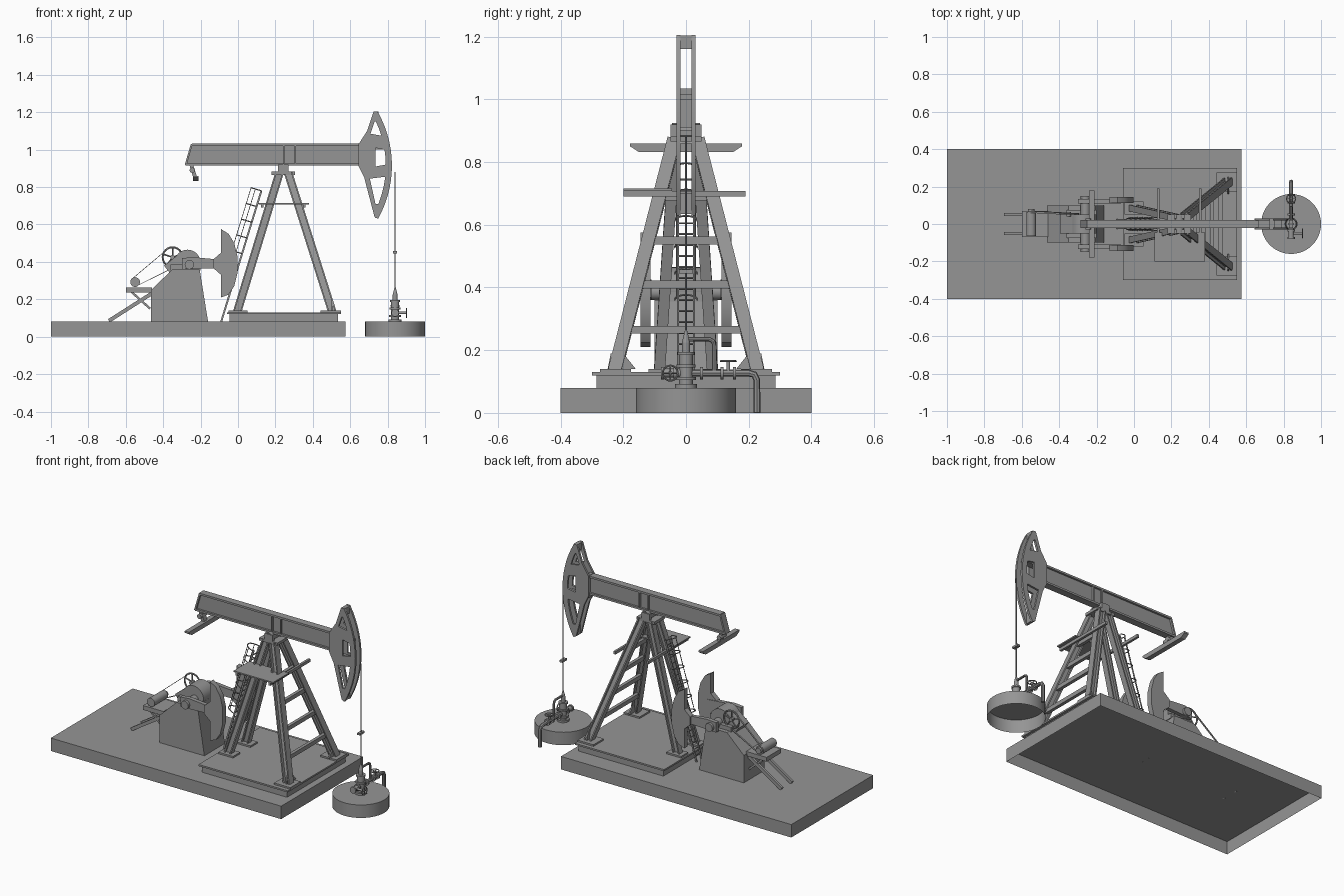
import bpy, bmesh, math
from mathutils import Vector, Matrix

old = bpy.data.objects.get("Cube")
if old:
    bpy.data.objects.remove(old, do_unlink=True)

GREY = (0.3, 0.3, 0.3, 1)
mat = bpy.data.materials.new("plain grey")
mat.use_nodes = True
mat.diffuse_color = GREY
mat.node_tree.nodes["Principled BSDF"].inputs["Base Color"].default_value = GREY
parts = []


def register(name, data):
    ob = bpy.data.objects.new(name, data)
    bpy.context.scene.collection.objects.link(ob)
    data.materials.append(mat)
    parts.append(ob)
    return ob


def finish(name, bm):
    me = bpy.data.meshes.new(name)
    bm.to_mesh(me)
    bm.free()
    return register(name, me)


def box(name, lo, hi, open_bottom=False):
    """Box between two corners."""
    lo, hi = Vector(lo), Vector(hi)
    bm = bmesh.new()
    m = Matrix.Translation((lo + hi) / 2) @ Matrix.Diagonal((*(hi - lo), 1))
    bmesh.ops.create_cube(bm, size=1, matrix=m)
    if open_bottom:
        bm.normal_update()
        bmesh.ops.delete(bm, geom=[f for f in bm.faces if f.normal.z < -0.5], context='FACES')
    return finish(name, bm)


def frame(p, q, side):
    """Matrix at the middle of p-q, z along it and x towards side."""
    z = (q - p).normalized()
    x = Vector(side)
    x = (x - z * x.dot(z)).normalized()
    rot = Matrix((x, z.cross(x), z)).transposed().to_4x4()
    return Matrix.Translation((p + q) / 2) @ rot


def bar(name, p, q, w, h, side=(0, 1, 0), flange=0):
    """Straight bar, or an I-beam when flange is given."""
    p, q = Vector(p), Vector(q)
    m, n = frame(p, q, side), (q - p).length
    slabs = [(0, w, h)]
    if flange:
        e = (h - flange) / 2
        slabs = [(e, w, flange), (-e, w, flange), (0, flange, h - 2 * flange)]
    bm = bmesh.new()
    for off, a, b in slabs:
        bmesh.ops.create_cube(bm, size=1, matrix=m @ Matrix.Translation((0, off, 0))
                              @ Matrix.Diagonal((a, b, n, 1)))
    return finish(name, bm)


def tube(name, p, q, r, r2=None, n=20):
    p, q = Vector(p), Vector(q)
    side = (1, 0, 0) if abs((q - p).normalized().x) < 0.9 else (0, 1, 0)
    bm = bmesh.new()
    bmesh.ops.create_cone(bm, cap_ends=True, segments=n, radius1=r, radius2=r if r2 is None else r2,
                          depth=(q - p).length, matrix=frame(p, q, side))
    return finish(name, bm)


def plate(name, loops, centre, thick, axis='Y'):
    """Flat outline (first loop) with holes (others), extruded along an axis."""
    cu = bpy.data.curves.new(name, 'CURVE')
    cu.dimensions, cu.fill_mode, cu.extrude = '2D', 'BOTH', thick / 2
    for pts in loops:
        sp = cu.splines.new('POLY')
        sp.points.add(len(pts) - 1)
        for pt, (a, b) in zip(sp.points, pts):
            pt.co = (a, b, 0, 1)
        sp.use_cyclic_u = True
    ob = register(name, cu)
    ob.rotation_euler = (math.pi / 2, 0, math.pi / 2 if axis == 'X' else 0)
    ob.location = (centre, 0, 0) if axis == 'X' else (0, centre, 0)


def wire(name, pts, r, cyclic=False):
    """Round pipe along points."""
    cu = bpy.data.curves.new(name, 'CURVE')
    cu.dimensions, cu.bevel_depth, cu.bevel_resolution, cu.use_fill_caps = '3D', r, 2, True
    sp = cu.splines.new('POLY')
    sp.points.add(len(pts) - 1)
    for pt, co in zip(sp.points, pts):
        pt.co = (*co, 1)
    sp.use_cyclic_u = cyclic
    return register(name, cu)


def wheel(name, c, r, axis, wire_r, spokes=5):
    """Hand wheel with rim and spokes."""
    c = Vector(c)
    u = Vector((0, 0, 1)) if axis != 'Z' else Vector((1, 0, 0))
    v = Vector((1, 0, 0)) if axis == 'Y' else Vector((0, 1, 0))
    ring = lambda t: c + r * (math.cos(t) * u + math.sin(t) * v)
    wire(name + "_rim", [ring(math.tau * i / 24) for i in range(24)], wire_r, True)
    for i in range(spokes):
        tube(name + "_spoke", c, ring(math.tau * i / spokes), wire_r * 0.8, n=8)


# Foundation and skid
box("foundation", (-1, -.4, 0), (.575, .4, .08), True)
box("skid_body", (-.045, -.285, .08), (.535, .285, .12))
box("skid_flange", (-.06, -.3, .12), (.55, .3, .13))

# Support tower
def front_leg(z, s):
    t = (z - .13) / .74
    return Vector((.505 - .235 * t, s * (.228 - .19 * t), z))

for s in (-1, 1):
    bar("front_leg", front_leg(.13, s), front_leg(.87, s), .042, .045, flange=.008)
    bar("rear_leg", (-.005, s * .085, .13), (.22, s * .035, .87), .035, .045, flange=.008)
    box("front_foot", (.44, s * .225 - .05, .13), (.55, s * .225 + .05, .14))
    box("rear_foot", (-.05, s * .085 - .035, .13), (.05, s * .085 + .035, .14))
    plate("foot_gusset", [[(s * .16, .14), (s * .25, .14), (s * .24, .19), (s * .2, .19)]], .505, .008, 'X')
for z in (.265, .41, .55, .69):
    bar("cross_rail", front_leg(z, -1), front_leg(z, 1), .025, .02, (0, 0, 1))
box("tower_cap", (.18, -.05, .865), (.305, .05, .882))
tube("saddle_bearing", (.243, -.045, .9), (.243, .045, .9), .025)
for s in (-1, 1):
    box("bearing_block", (.215, s * .04 - .01, .88), (.27, s * .04 + .01, .92))

# Service platform
box("platform_deck", (.11, -.2, .708), (.38, -.045, .716))
for x in (.13, .355):
    box("platform_beam", (x - .007, -.2, .69), (x + .007, .19, .708))

# Caged ladder
def ladder(t, y=0, out=0):
    return Vector((-.09 + .215 * t - out, y, .08 + .7 * t + out * .3))

for s in (-1, 1):
    bar("ladder_rail", ladder(0, s * .025), ladder(1, s * .025), .006, .01)
for i in range(1, 20):
    tube("ladder_rung", ladder(i / 20, -.025), ladder(i / 20, .025), .003, n=8)
angles = [math.pi * k / 10 for k in range(11)]
for i in range(6):
    t = .4 + .12 * i
    wire("cage_hoop", [ladder(t, .036 * math.cos(a), .055 * math.sin(a)) for a in angles], .003)
for a in angles[2:10:3]:
    tube("cage_strip", ladder(.4, .036 * math.cos(a), .055 * math.sin(a)),
         ladder(1, .036 * math.cos(a), .055 * math.sin(a)), .002, n=6)

# Walking beam
plate("beam_web", [[(-.275, .92), (.65, .92), (.65, 1.025), (-.245, 1.025)]], 0, .02)
box("beam_top_flange", (-.247, -.022, 1.02), (.65, .022, 1.032))
box("beam_bottom_flange", (-.28, -.022, .915), (.65, .022, .927))
bar("beam_end_plate", (-.28, 0, .918), (-.247, 0, 1.03), .044, .01)
for x in (.245, .305):
    box("beam_stiffener", (x - .004, -.022, .92), (x + .004, .022, 1.03))

# Horse head: two pierced side plates joined by spacers
def arc(r, z0, z1, n=14):
    zs = [z0 + (z1 - z0) * i / n for i in range(n + 1)]
    return [(.24 + math.sqrt(r * r - (z - .915) ** 2), z) for z in zs]

outline = arc(.583, .63, 1.205) + [(.725, 1.205), (.69, 1.1), (.645, 1.03), (.645, .91), (.675, .85), (.73, .64)]
holes = [arc(.55, 1.075, 1.15, 4) + [(.73, 1.15), (.708, 1.085)],
         arc(.55, .92, 1.0, 4) + [(.735, 1.01), (.735, .91)],
         arc(.55, .71, .855, 6) + [(.705, .845), (.735, .71)]]
for s in (-1, 1):
    plate("head_side", [outline] + holes, s * .024, .013)
box("head_top_spacer", (.725, -.02, 1.16), (.75, .02, 1.204))
box("head_bottom_spacer", (.735, -.02, .635), (.752, .02, .7))
box("head_mount", (.645, -.03, .91), (.665, .03, 1.035))
box("head_middle_spacer", (.66, -.02, 1.0), (.79, .02, 1.015))
box("head_lower_spacer", (.66, -.02, .885), (.79, .02, .9))

# Equalizer under the beam tail
plate("equalizer_bar", [[(-.15, .832), (.15, .832), (.178, .85), (.178, .86), (-.178, .86), (-.178, .85)]],
      -.225, .03, 'X')
bar("equalizer_hanger", (-.25, 0, .92), (-.23, 0, .855), .03, .02)
tube("equalizer_pin", (-.245, -.03, .89), (-.245, .03, .89), .014)

# Gearbox and pedestal
plate("pedestal", [[(-.465, .08), (-.465, .25), (-.35, .36), (-.205, .36), (-.16, .08)]], 0, .2)
box("gearbox_base", (-.36, -.075, .355), (-.2, .075, .385))
tube("gear_drum", (-.27, -.05, .395), (-.27, .05, .395), .07, n=32)
bar("gearbox_cover", (-.38, 0, .36), (-.29, 0, .43), .1, .05)
tube("crank_shaft", (-.26, -.15, .385), (-.26, .15, .385), .025)
weight = [(-.09, .21), (-.05, .225), (-.02, .27), (-.003, .34), (-.003, .43), (-.02, .5),
          (-.05, .55), (-.09, .575), (-.09, .45), (-.13, .415), (-.13, .365), (-.09, .33)]
for s in (-1, 1):
    plate("crank_arm", [[(-.3, .36), (-.07, .368), (-.07, .41), (-.24, .425), (-.3, .42)]], s * .122, .025)
    plate("counterweight", [weight], s * .129, .032)

# Motor, drive wheel and belt
wheel("drive_wheel", (-.35, .055, .425), .053, 'Y', .005)
tube("drive_axle", (-.35, .04, .425), (-.35, .065, .425), .012)
tube("motor", (-.55, -.065, .292), (-.55, .065, .292), .026)
tube("motor_pulley", (-.55, .06, .292), (-.55, .08, .292), .018)
box("motor_mount", (-.6, -.07, .235), (-.46, .07, .262))
for a, b in (((-.565, .31), (-.375, .47)), ((-.535, .275), (-.33, .376))):
    bar("drive_belt", (a[0], .065, a[1]), (b[0], .055, b[1]), .01, .003)
for s in (-1, 1):
    bar("rear_brace", (-.69, s * .05, .085), (-.455, s * .05, .235), .016, .02)
    bar("mount_strut", (-.57, s * .05, .24), (-.47, s * .05, .15), .012, .012)

# Well: base drum, head, pipes and valves
well = bmesh.new()
bmesh.ops.create_cone(well, cap_ends=True, segments=48, radius1=.16, radius2=.16, depth=.08,
                      matrix=Matrix.Translation((.84, 0, .04)))
well.normal_update()
bmesh.ops.delete(well, geom=[f for f in well.faces if f.normal.z < -.5], context='FACES')
finish("well_base", well)
for z0, z1, r in ((.08, .092, .035), (.09, .19, .022), (.105, .115, .032), (.145, .155, .03),
                  (.185, .195, .027), (.195, .225, .013)):
    tube("wellhead_body", (.84, 0, z0), (.84, 0, z1), r)
tube("stuffing_cone", (.84, 0, .225), (.84, 0, .265), .013, .003)
tube("polished_rod", (.84, 0, .26), (.84, 0, .88), .003, n=8)
box("rod_clamp", (.83, -.022, .445), (.85, .022, .457))
wire("flow_pipe", [(.84, 0, .127), (.84, .2, .127), (.84, .218, .122), (.84, .226, .105), (.84, .226, .002)], .011)
wire("bypass_pipe", [(.84, 0, .235), (.84, .075, .235), (.84, .087, .228), (.84, .09, .215), (.84, .09, .127)], .007)
for y in (.05, .115, .155, -.035, -.075):
    tube("pipe_flange", (.84, y - .005, .127), (.84, y + .005, .127), .02)
tube("side_valve", (.84, -.08, .127), (.84, 0, .127), .014)
tube("side_valve_stem", (.84, -.05, .127), (.9, -.05, .127), .007)
wheel("side_handwheel", (.9, -.05, .127), .024, 'X', .003, 4)
tube("flow_valve_stem", (.84, .135, .127), (.84, .135, .165), .006)
wheel("flow_handwheel", (.84, .135, .165), .024, 'Z', .003, 4)

# Turn curves into meshes and smooth the round parts
bpy.ops.object.select_all(action='DESELECT')
for ob in parts:
    ob.select_set(True)
bpy.context.view_layer.objects.active = parts[0]
bpy.ops.object.convert(target='MESH')
bpy.ops.object.shade_smooth_by_angle(angle=math.radians(30))
